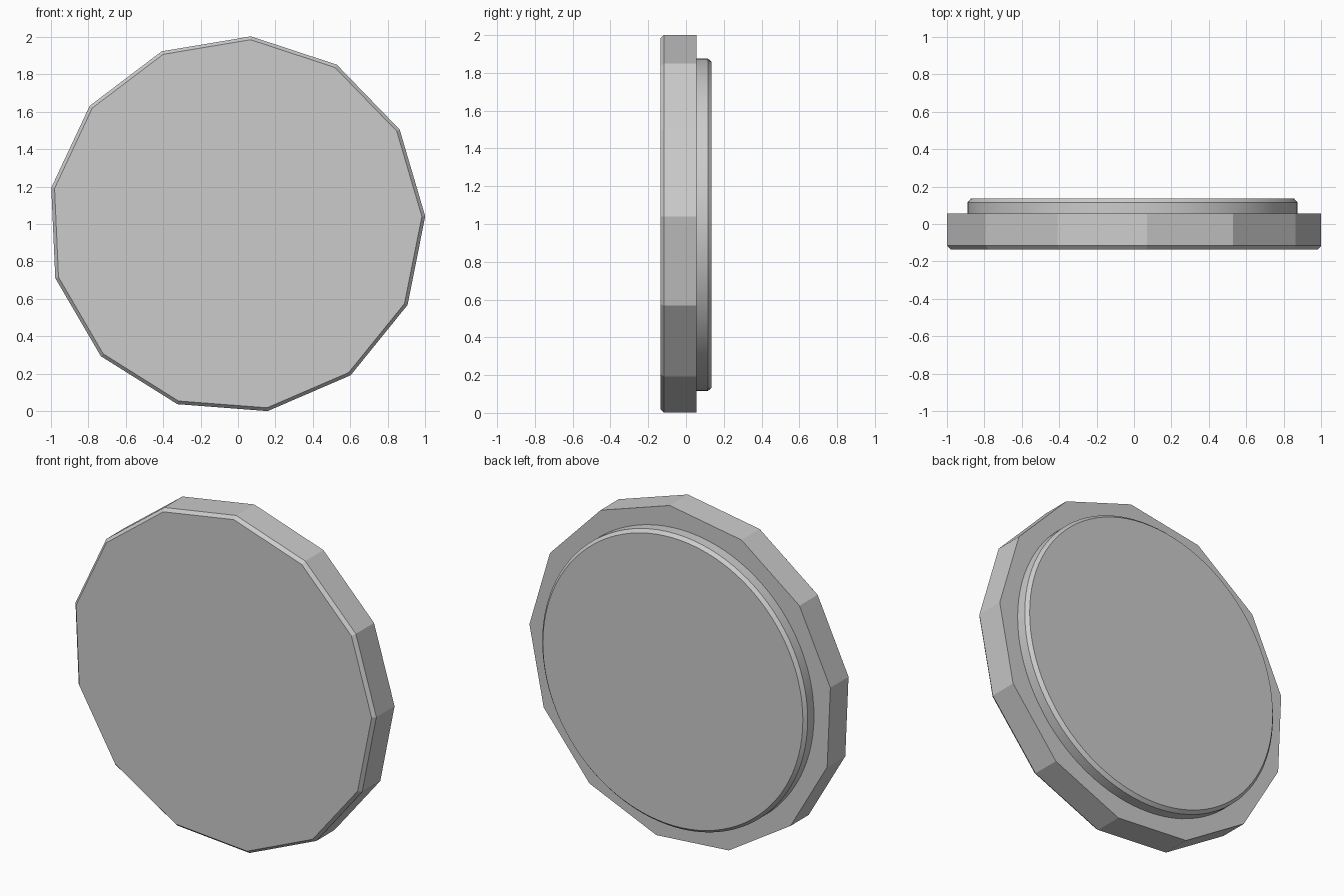
import bpy
import bmesh
from math import cos, sin, radians, tau

cube = bpy.data.objects.get("Cube")
if cube:
    bpy.data.objects.remove(cube, do_unlink=True)

CENTRE_X, CENTRE_Z = -0.008, 0.996

grey = bpy.data.materials.new("plain grey")
grey.use_nodes = True
colour = (0.6, 0.6, 0.6, 1)
grey.diffuse_color = colour
grey.node_tree.nodes["Principled BSDF"].inputs["Base Color"].default_value = colour


def lathe_plate(name, sides, turn, profile, smooth_angle):
    """Stack polygon rings of (radius, y) front to back and close both ends."""
    bm = bmesh.new()
    rings = []
    for radius, y in profile:
        angles = [radians(turn) + tau * i / sides for i in range(sides)]
        rings.append([bm.verts.new((CENTRE_X + radius * cos(a), y,
                                    CENTRE_Z + radius * sin(a))) for a in angles])
    for front, back in zip(rings, rings[1:]):
        for i in range(sides):
            j = (i + 1) % sides
            bm.faces.new((front[i], front[j], back[j], back[i]))
    bm.faces.new(rings[0])
    bm.faces.new(rings[-1])
    bmesh.ops.recalc_face_normals(bm, faces=bm.faces)
    mesh = bpy.data.meshes.new(name)
    bm.to_mesh(mesh)
    bm.free()
    mesh.materials.append(grey)
    obj = bpy.data.objects.new(name, mesh)
    bpy.context.collection.objects.link(obj)
    bpy.ops.object.select_all(action="DESELECT")
    obj.select_set(True)
    bpy.context.view_layer.objects.active = obj
    bpy.ops.object.shade_smooth_by_angle(angle=radians(smooth_angle))
    return obj


# Thirteen-sided front plate with a chamfered front rim
lathe_plate("front_plate", 13, 2.55,
            [(0.99, -0.136), (1.008, -0.116), (1.008, 0.056)], 20)

# Round raised disc on the back with a chamfered rear rim
lathe_plate("back_disc", 96, 0,
            [(0.88, 0.05), (0.88, 0.116), (0.862, 0.136)], 30)
